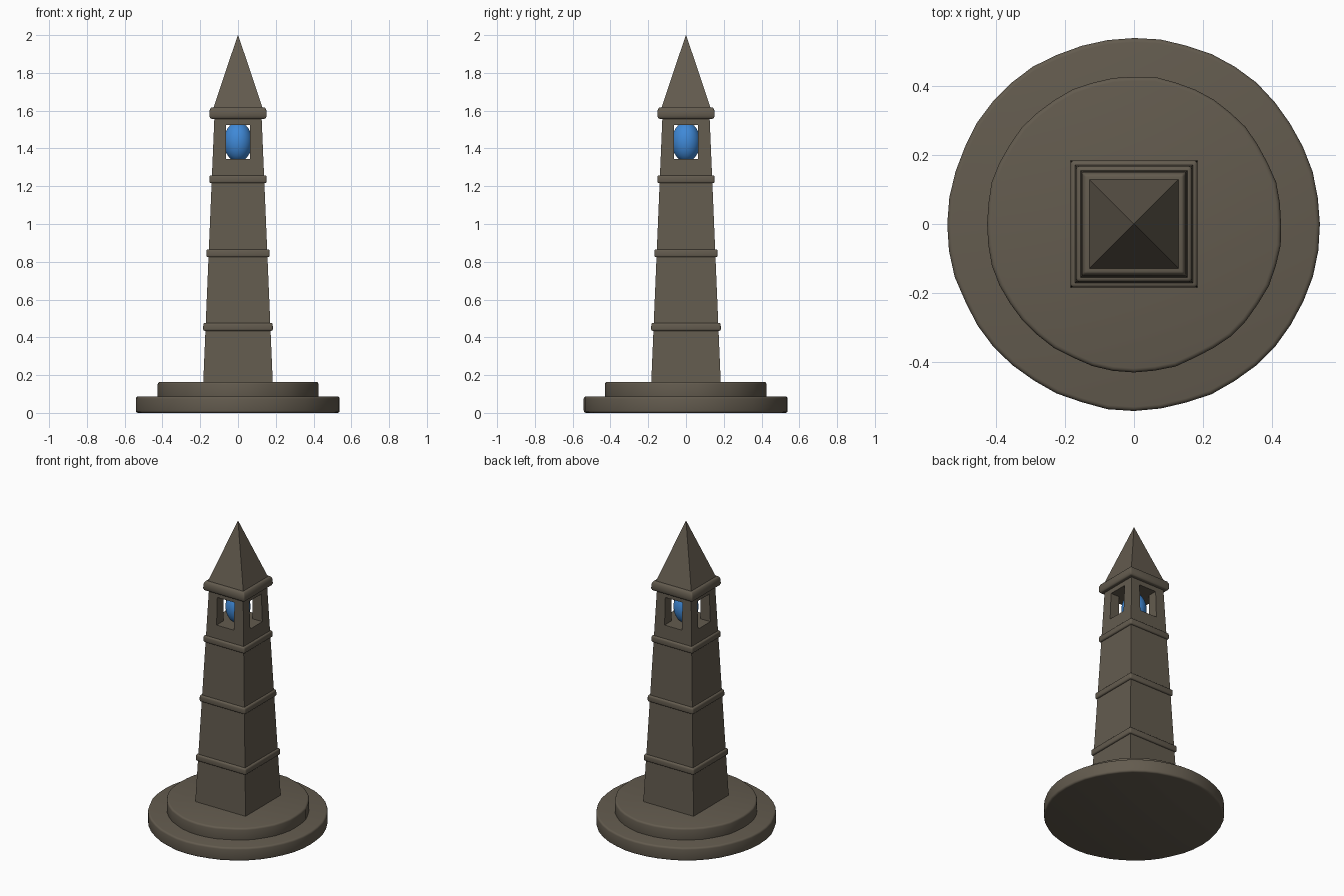
import bpy, bmesh, math, random

random.seed(4)
cube = bpy.data.objects.get("Cube")
if cube:
    bpy.data.objects.remove(cube, do_unlink=True)


def material(name, colour):
    m = bpy.data.materials.new(name)
    m.use_nodes = True
    m.diffuse_color = colour
    m.node_tree.nodes["Principled BSDF"].inputs["Base Color"].default_value = colour
    return m


stone = material("warm grey stone", (0.125, 0.105, 0.077, 1))
blue = material("lamp blue", (0.05, 0.25, 0.68, 1))


def finish(name, bm, mat, bevel=0, smooth=35):
    bmesh.ops.recalc_face_normals(bm, faces=bm.faces)
    mesh = bpy.data.meshes.new(name)
    bm.to_mesh(mesh)
    bm.free()
    ob = bpy.data.objects.new(name, mesh)
    bpy.context.collection.objects.link(ob)
    mesh.materials.append(mat)
    bpy.ops.object.select_all(action="DESELECT")
    ob.select_set(True)
    bpy.context.view_layer.objects.active = ob
    if bevel:
        mod = ob.modifiers.new("soft edges", "BEVEL")
        mod.width = bevel
        mod.segments = 3
        mod.limit_method = "ANGLE"
        mod.angle_limit = math.radians(40)
        bpy.ops.object.modifier_apply(modifier=mod.name)
    bpy.ops.object.shade_smooth_by_angle(angle=math.radians(smooth))
    return ob


def loft(name, rings, mat=stone, bevel=0):
    """Skin equal-sized rings of points and cap both ends."""
    bm = bmesh.new()
    loops = [[bm.verts.new(p) for p in ring] for ring in rings]
    for low, high in zip(loops, loops[1:]):
        for i in range(len(low)):
            j = (i + 1) % len(low)
            bm.faces.new((low[i], low[j], high[j], high[i]))
    bm.faces.new(loops[0][::-1])
    bm.faces.new(loops[-1])
    return finish(name, bm, mat, bevel)


def rect(x0, x1, y0, y1, z):
    return [(x0, y0, z), (x1, y0, z), (x1, y1, z), (x0, y1, z)]


def square(half, z):
    return rect(-half, half, -half, half, z)


def wall(z):
    """Half width of the tapering tower at height z."""
    return 0.184 - (z - 0.16) * 0.042


def disc(name, radius, z0, z1, sides=44):
    # Slightly uneven, hand-hewn rim
    radii = [radius + random.uniform(-0.003, 0.002) for _ in range(sides)]
    turn = 2 * math.pi / sides
    rings = [[(r * math.cos(i * turn), r * math.sin(i * turn), z)
              for i, r in enumerate(radii)] for z in (z0, z1)]
    return loft(name, rings, bevel=0.012)


# Round stepped base
disc("lower_base", 0.54, 0.0, 0.087)
disc("upper_base", 0.428, 0.07, 0.164)

# Tapering square shaft
SILL, LINTEL, HEAD, OPEN = 1.345, 1.525, 1.57, 0.063
loft("tower_shaft", [square(wall(0.15), 0.15), square(wall(SILL), SILL)])

# Raised bands around the shaft
for part, z in (("lower", 0.455), ("middle", 0.845), ("upper", 1.237)):
    loft(part + "_band", [square(wall(z) + 0.013, z - 0.021),
                          square(wall(z) + 0.012, z + 0.021)], bevel=0.01)

# Four corner posts of the open lamp chamber
for sx, side in ((-1, "right"), (1, "left")):
    for sy, end in ((-1, "front"), (1, "back")):
        rings = [rect(sx * OPEN, sx * wall(z), sy * OPEN, sy * wall(z), z)
                 for z in (SILL, LINTEL)]
        loft(f"{end}_{side}_post", rings)

# Block above the openings, cornice and spire
loft("chamber_head", [square(wall(LINTEL), LINTEL), square(wall(HEAD), HEAD)])
loft("cornice", [square(0.146, 1.557), square(0.152, 1.572),
                 square(0.150, 1.602), square(0.142, 1.618)], bevel=0.006)
loft("spire_roof", [square(0.133, 1.605), square(0.001, 2.0)])

# Egg-shaped lamp
bm = bmesh.new()
bmesh.ops.create_uvsphere(bm, u_segments=32, v_segments=20, radius=1)
bmesh.ops.scale(bm, vec=(0.075, 0.075, 0.105), verts=bm.verts)
bmesh.ops.translate(bm, vec=(0, 0, 1.435), verts=bm.verts)
finish("lamp", bm, blue, smooth=60)
